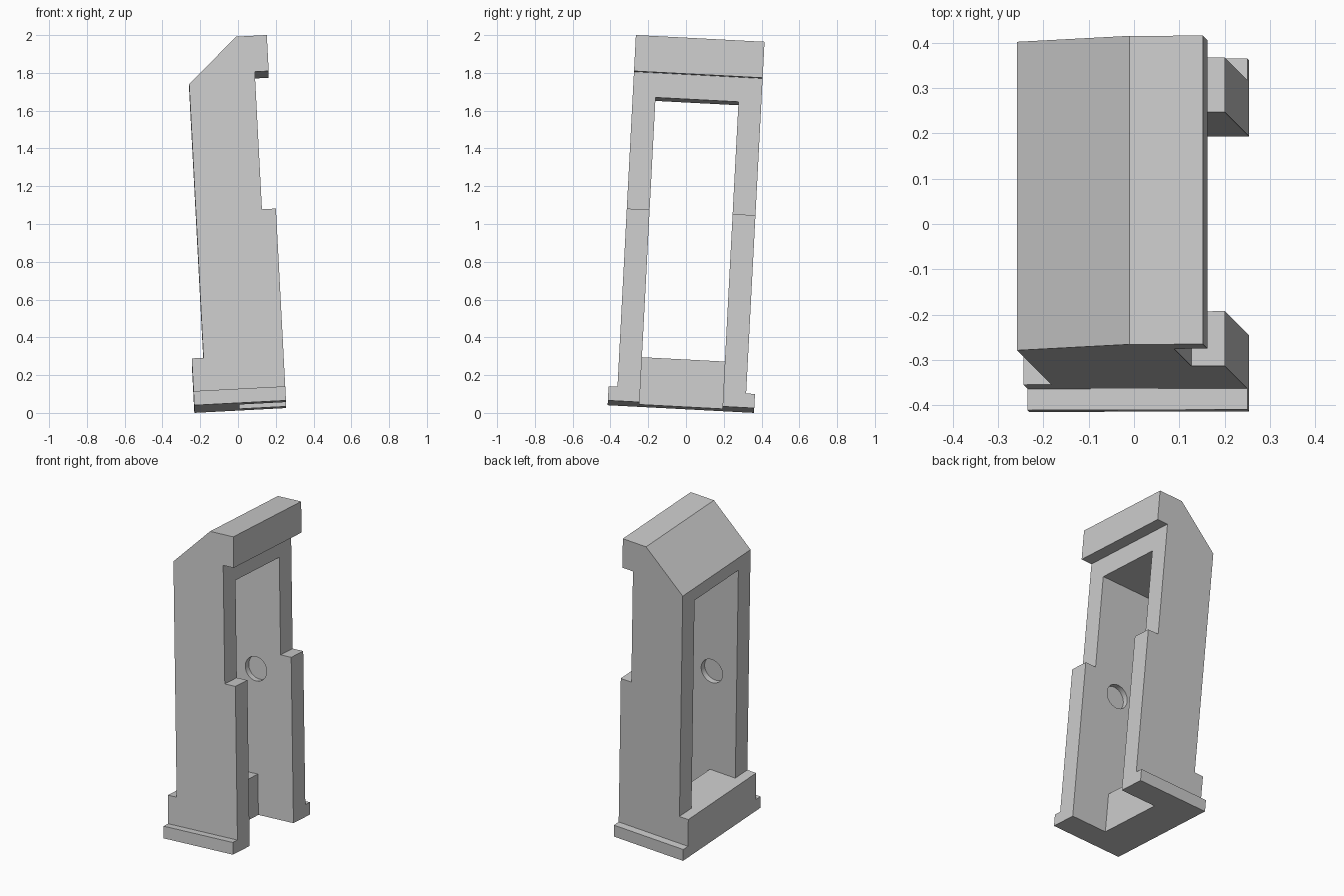
import bpy
import bmesh
from mathutils import Matrix, Vector

if "Cube" in bpy.data.objects:
    bpy.data.objects.remove(bpy.data.objects["Cube"], do_unlink=True)

TILT = 0.0523          # the frame leans by the same angle about both axes
MID = -0.0285          # middle of the frame along y
BODY, FLANGE, SLOT = 0.341, 0.388, 0.22   # half widths along y
BACK, STEP, FRONT = -0.168, 0.182, 0.256  # x levels of the side outline
HEEL, BOTTOM, TOP = -0.23, 0.031, 1.973

grey = bpy.data.materials.new("plain_grey")
grey.use_nodes = True
grey.diffuse_color = (0.6, 0.6, 0.6, 1)
grey.node_tree.nodes["Principled BSDF"].inputs["Base Color"].default_value = (0.6, 0.6, 0.6, 1)


def add_object(name, bm):
    bmesh.ops.recalc_face_normals(bm, faces=bm.faces)
    mesh = bpy.data.meshes.new(name)
    bm.to_mesh(mesh)
    bm.free()
    mesh.materials.append(grey)
    obj = bpy.data.objects.new(name, mesh)
    bpy.context.collection.objects.link(obj)
    return obj


def prism(name, outline, half):
    """Extrude an x-z outline along y, symmetric about the middle."""
    bm = bmesh.new()
    face = bm.faces.new([bm.verts.new((x, MID - half, z)) for x, z in outline])
    new = bmesh.ops.extrude_face_region(bm, geom=[face])["geom"]
    verts = [v for v in new if isinstance(v, bmesh.types.BMVert)]
    bmesh.ops.translate(bm, verts=verts, vec=Vector((0, 2 * half, 0)))
    return add_object(name, bm)


def combine(target, tool, operation):
    mod = target.modifiers.new(tool.name, "BOOLEAN")
    mod.operation = operation
    mod.solver = "EXACT"
    mod.object = tool
    bpy.context.view_layer.objects.active = target
    bpy.ops.object.modifier_apply(modifier=mod.name)
    bpy.data.objects.remove(tool, do_unlink=True)


# Frame: side outline with heel, sloped head, overhanging lip and stepped front
frame = prism("frame", [
    (HEEL, BOTTOM), (FRONT, BOTTOM), (FRONT, 1.052), (STEP, 1.052),
    (STEP, 1.782), (FRONT, 1.782), (FRONT, TOP), (0.093, TOP),
    (BACK, 1.734), (BACK, 0.282), (HEEL, 0.282)], BODY)

# Foot flange sticking out on both sides
flange = prism("flange", [(HEEL, BOTTOM), (FRONT, BOTTOM), (FRONT, 0.106), (HEEL, 0.106)], FLANGE)
combine(frame, flange, "UNION")

# Window through the frame, open to the floor in front of the heel block
window = prism("window_cutter", [
    (-0.5, 0.282), (0.01, 0.282), (0.01, -0.2), (0.5, -0.2), (0.5, 1.652), (-0.5, 1.652)], SLOT)
combine(frame, window, "DIFFERENCE")

# Shallow round sockets facing each other on the inner walls
bm = bmesh.new()
bmesh.ops.create_cone(bm, cap_ends=True, segments=48, radius1=0.075, radius2=0.075,
                      depth=2 * (SLOT + 0.035),
                      matrix=Matrix.Translation((0.007, MID, 0.93)) @ Matrix.Rotation(1.570796, 4, "X"))
combine(frame, add_object("socket_cutter", bm), "DIFFERENCE")

# Lean the whole frame
frame.data.transform(Matrix.Rotation(-TILT, 4, "X") @ Matrix.Rotation(-TILT, 4, "Y"))
frame.select_set(True)
bpy.context.view_layer.objects.active = frame
bpy.ops.object.shade_smooth_by_angle(angle=0.5)
